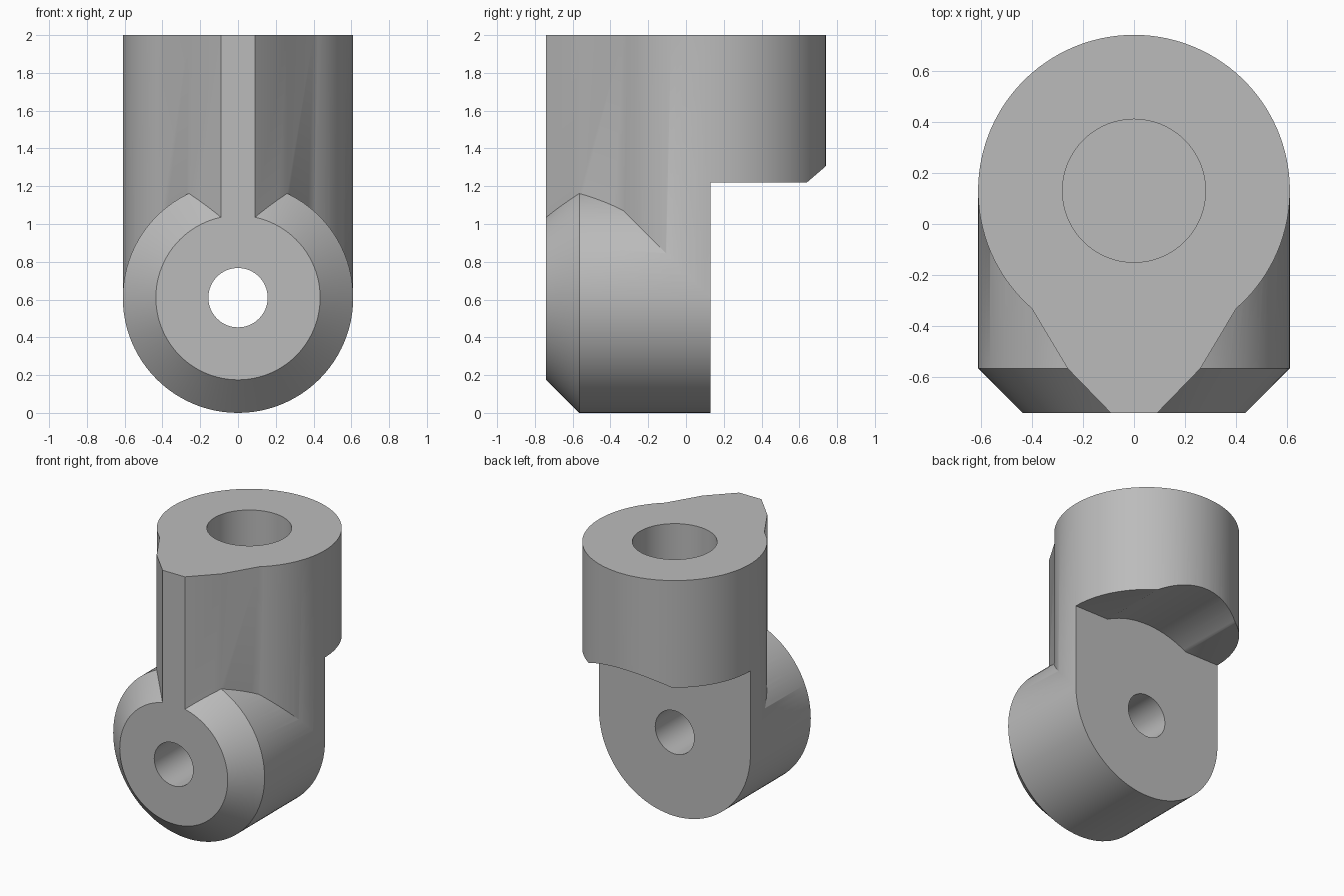
import bpy, bmesh
from math import sin, cos, pi, atan2, hypot

start = bpy.data.objects.get("Cube")
if start:
    bpy.data.objects.remove(start)

R = 0.61          # body radius, also pivot height
BACK = 0.13       # rear face of the lug and axis of the column
FRONT = -0.74
SEG = 96

grey = bpy.data.materials.new("plain grey")
grey.use_nodes = True
colour = (0.5, 0.5, 0.5, 1)
grey.diffuse_color = colour
grey.node_tree.nodes["Principled BSDF"].inputs["Base Color"].default_value = colour


def arc(cx, cy, r, a0, a1, n):
    return [(cx + r * cos(a0 + (a1 - a0) * i / n),
             cy + r * sin(a0 + (a1 - a0) * i / n)) for i in range(n + 1)]


def circle(cx, cy, r, n=SEG):
    return arc(cx, cy, r, 0, 2 * pi, n)[:-1]


def loft(name, rings):
    """Solid skinned through rings of 3D points."""
    bm = bmesh.new()
    loops = [[bm.verts.new(p) for p in ring] for ring in rings]
    n = len(loops[0])
    for a, b in zip(loops, loops[1:]):
        for i in range(n):
            j = (i + 1) % n
            bm.faces.new((a[i], a[j], b[j], b[i]))
    bm.faces.new(loops[0])
    bm.faces.new(loops[-1])
    bmesh.ops.recalc_face_normals(bm, faces=bm.faces)
    mesh = bpy.data.meshes.new(name)
    bm.to_mesh(mesh)
    bm.free()
    mesh.materials.append(grey)
    obj = bpy.data.objects.new(name, mesh)
    bpy.context.collection.objects.link(obj)
    return obj


def upright(name, profile, z0, z1):
    return loft(name, [[(x, y, z) for x, y in profile] for z in (z0, z1)])


def along_y(name, sections):
    return loft(name, [[(x, y, z) for x, z in prof] for y, prof in sections])


def combine(target, tool, operation):
    bpy.ops.object.select_all(action='DESELECT')
    bpy.context.view_layer.objects.active = target
    target.select_set(True)
    mod = target.modifiers.new("combine", 'BOOLEAN')
    mod.object, mod.operation, mod.solver = tool, operation, 'EXACT'
    bpy.ops.object.modifier_apply(modifier=mod.name)
    bpy.data.objects.remove(tool)


# Column: round body drawn forward into a narrow flat nose
tangent = atan2(-0.46, 0.40)
profile = arc(0, BACK, R, tangent, pi - tangent, SEG)
profile += [(-0.26, -0.565), (-0.09, FRONT), (0.09, FRONT), (0.26, -0.565)]
body = upright("pivot_knuckle", profile, R, 2)

# Rear clearance: flat underside with a shallow round groove about the pivot
half = 0.335
step = 2 * R
radius = hypot(half, R)
a = atan2(R, half)
clear = [(-1, 0.2), (1, 0.2), (1, step)] + arc(0, R, radius, a, pi - a, 32) + [(-1, step)]
combine(body, along_y("clearance", [(BACK, clear), (1, clear)]), 'DIFFERENCE')

# Round lug with chamfered front
rim = circle(0, R, R)
lug = along_y("lug", [(FRONT, circle(0, R, 0.435)), (-0.565, rim), (BACK, rim)])
combine(body, lug, 'UNION')

# Cross hole through the lug and blind socket in the top
pin = circle(0, R, 0.157, 64)
combine(body, along_y("pin_hole", [(-1, pin), (1, pin)]), 'DIFFERENCE')
combine(body, upright("socket", circle(0, BACK, 0.28, 64), 1.5, 2.2), 'DIFFERENCE')

bpy.ops.object.shade_smooth_by_angle(angle=pi / 6)
